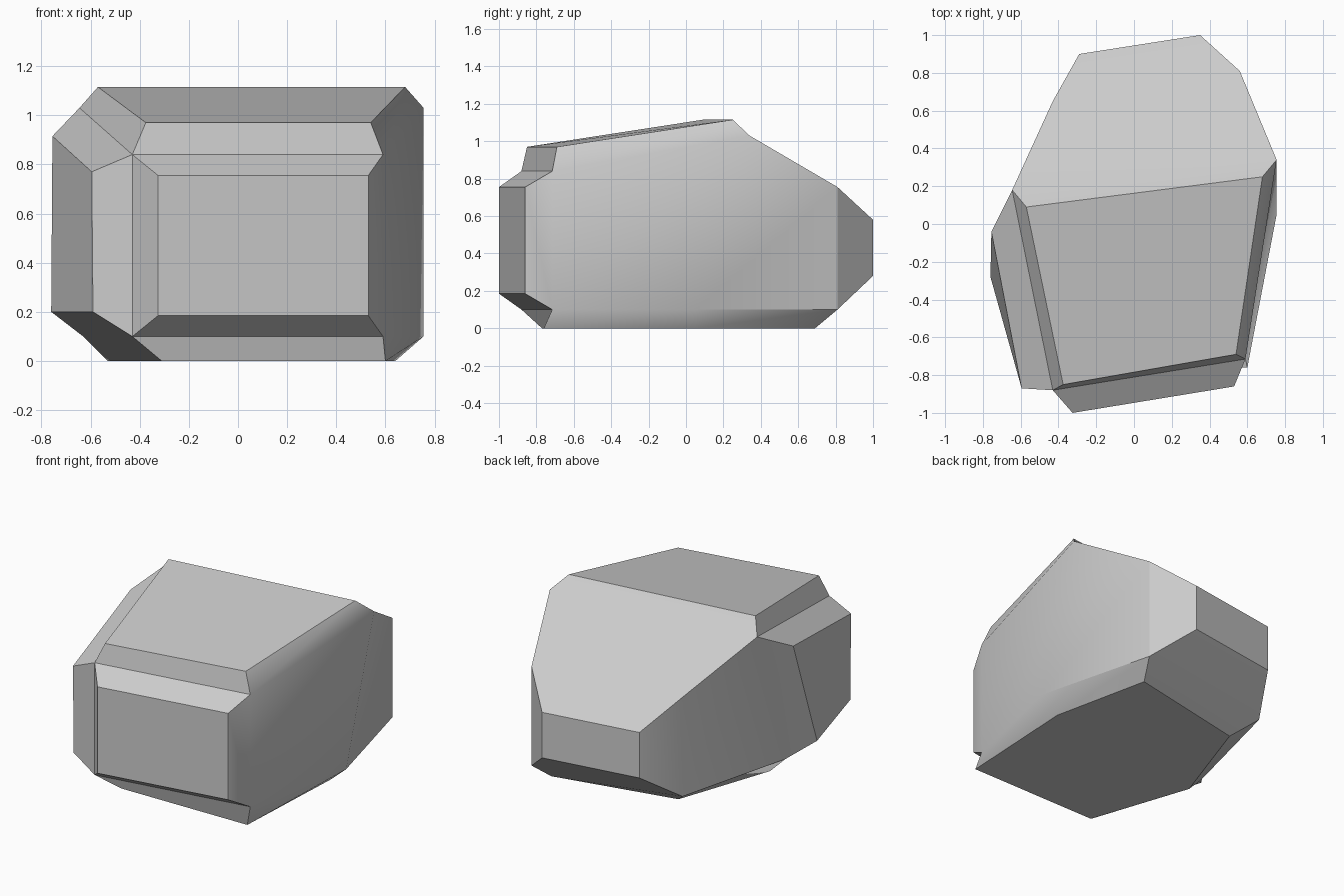
import bpy
import bmesh
import math

default_cube = bpy.data.objects.get("Cube")
if default_cube:
    bpy.data.objects.remove(default_cube, do_unlink=True)

# Stone material
stone = bpy.data.materials.new("stone_grey")
stone.use_nodes = True
grey = (0.6, 0.6, 0.6, 1.0)
stone.diffuse_color = grey
stone.node_tree.nodes["Principled BSDF"].inputs["Base Color"].default_value = grey

bm = bmesh.new()


def add_ring(outline, heights):
    """Add one closed six-sided ring, ordered counter-clockwise from above."""
    return [bm.verts.new((x, y, z)) for (x, y), z in zip(outline, heights)]


def raise_panel(base, corners):
    """Build a raised facet: a smaller cap joined to its base loop by bevels."""
    cap = [bm.verts.new(corner) for corner in corners]
    bm.faces.new(cap)
    count = len(base)
    for i in range(count):
        j = (i + 1) % count
        bm.faces.new((base[i], base[j], cap[j], cap[i]))


# Ring corners: front left-hand, front right-hand, right, back right, back left, left
foot_outline = [(-0.31, -0.77), (0.6, -0.76), (0.64, 0.05),
                (0.5, 0.69), (-0.31, 0.52), (-0.53, -0.12)]
body_outline = [(-0.43, -0.88), (0.59, -0.715), (0.755, 0.05),
                (0.56, 0.81), (-0.43, 0.65), (-0.63, -0.135)]
brow_outline = list(body_outline)
brow_outline[2] = (0.755, 0.34)
brow_outline[5] = (-0.645, 0.18)

foot = add_ring(foot_outline, [0] * len(foot_outline))
lower = add_ring(body_outline, [0.1] * len(body_outline))
upper = add_ring(brow_outline, [0.84, 0.84, 1.03, 0.755, 0.755, 1.03])

# Underside and undercut band
bm.faces.new(list(reversed(foot)))
sides = []
for i in range(len(foot)):
    j = (i + 1) % len(foot)
    bm.faces.new((foot[i], foot[j], lower[j], lower[i]))
    sides.append((lower[i], lower[j], upper[j], upper[i]))

front, right, right_back, back, left_back, left = sides

# Plain sides and the slope running down the back
for side in (right, right_back, left_back):
    bm.faces.new(side)
bm.faces.new(upper[2:])

# Raised front facet
raise_panel(front, [(x, y, z) for (x, y), z in zip(
    [(-0.325, -1), (0.53, -0.86), (0.53, -0.86), (-0.325, -1)],
    [0.185, 0.185, 0.755, 0.755])])

# Raised back facet
raise_panel(back, [(0.35, 1, 0.28), (-0.29, 0.9, 0.28),
                   (-0.29, 0.9, 0.58), (0.35, 1, 0.58)])

# Raised left facet
raise_panel(left, [(-0.76, -0.28, 0.2), (-0.59, -0.87, 0.2),
                   (-0.595, -0.87, 0.77), (-0.755, -0.04, 0.915)])

# Raised sloping top facet
raise_panel((upper[0], upper[1], upper[2], upper[5]),
            [(-0.375, -0.85, 0.97), (0.54, -0.69, 0.97),
             (0.68, 0.25, 1.115), (-0.57, 0.09, 1.115)])

bmesh.ops.recalc_face_normals(bm, faces=bm.faces)

mesh = bpy.data.meshes.new("rock")
bm.to_mesh(mesh)
bm.free()
mesh.materials.append(stone)
rock = bpy.data.objects.new("rock", mesh)
bpy.context.collection.objects.link(rock)

# Soft shading across shallow edges, crisp chipped edges elsewhere
bpy.ops.object.select_all(action="DESELECT")
rock.select_set(True)
bpy.context.view_layer.objects.active = rock
bpy.ops.object.shade_smooth_by_angle(angle=math.radians(30))
